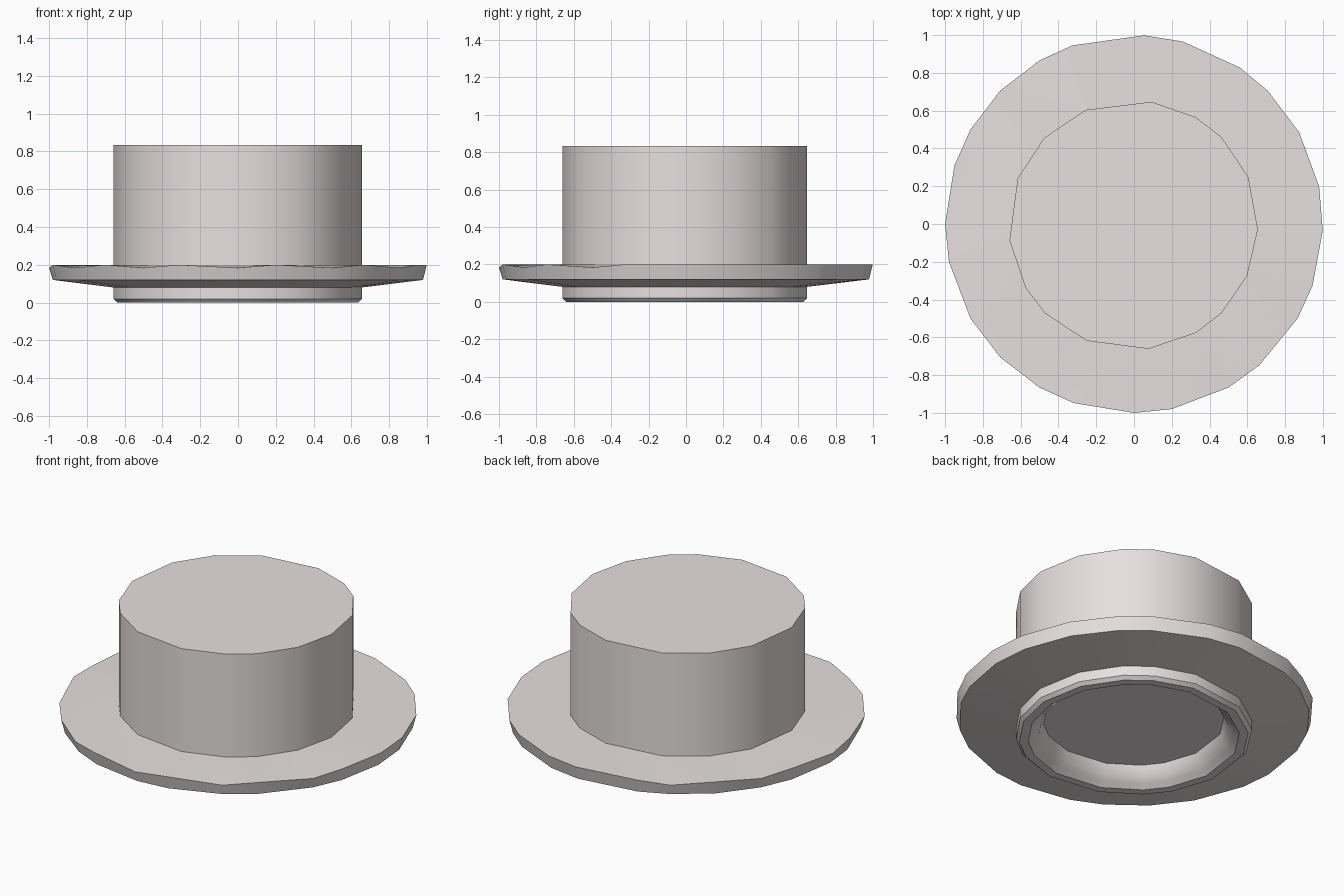
import bpy, bmesh, math

if "Cube" in bpy.data.objects:
    bpy.data.objects.remove(bpy.data.objects["Cube"])

mat = bpy.data.materials.new("warm grey")
mat.diffuse_color = (0.81, 0.75, 0.75, 1)
mat.use_nodes = True
mat.node_tree.nodes["Principled BSDF"].inputs["Base Color"].default_value = mat.diffuse_color

# Uneven side angles (degrees, counter-clockwise) of the low-poly outlines
CROWN = [22.5, 45, 60, 81.5, 112.5, 135.5, 158, 187, 210.5, 225, 248, 277, 300, 315, 336, 358]
BRIM = [11.5, 29, 45, 56, 75, 87, 109, 120, 135, 150, 162, 180, 191.5, 210, 225,
        240, 251.5, 270, 281.5, 300, 311.5, 330, 341, 358]


def stitch(bm, a, b, ang_a, ang_b):
    """Join an upper ring to a lower ring; side counts may differ."""
    n, m = len(a), len(b)
    if n == m:
        for i in range(n):
            j = (i + 1) % n
            bm.faces.new((a[i], b[i], b[j], a[j]))
        return
    i = j = 0
    ext_a, ext_b = ang_a + [ang_a[0] + 360], ang_b + [ang_b[0] + 360]
    while i < n or j < m:
        if j == m or (i < n and ext_a[i + 1] <= ext_b[j + 1]):
            bm.faces.new((a[i], b[j % m], a[(i + 1) % n]))
            i += 1
        else:
            bm.faces.new((a[i % n], b[j], b[(j + 1) % m]))
            j += 1


def shell(name, profile, cap_top=False, cap_bottom=False, dip=0):
    """Loft rings given as (angles, radius, z), from top to bottom.
    dip lowers the 30-degree points of the second ring for a wavy edge."""
    bm = bmesh.new()
    rings = []
    for k, (angs, r, z) in enumerate(profile):
        # the crown sits very slightly off centre
        ox, oy = (-0.004, -0.006) if angs is CROWN else (0, 0)
        rings.append([bm.verts.new((ox + r * math.cos(math.radians(t)),
                                    oy + r * math.sin(math.radians(t)),
                                    z - (dip if k == 1 and t % 30 == 0 else 0))) for t in angs])
    for k in range(len(rings) - 1):
        stitch(bm, rings[k], rings[k + 1], profile[k][0], profile[k + 1][0])
    if cap_top:
        bm.faces.new(rings[0])
    if cap_bottom:
        bm.faces.new(rings[-1][::-1])
    mesh = bpy.data.meshes.new(name)
    bm.to_mesh(mesh)
    bm.free()
    mesh.materials.append(mat)
    ob = bpy.data.objects.new(name, mesh)
    bpy.context.collection.objects.link(ob)
    bpy.ops.object.select_all(action='DESELECT')
    ob.select_set(True)
    bpy.context.view_layer.objects.active = ob
    bpy.ops.object.shade_smooth_by_angle(angle=math.radians(32))


# Tall cylindrical crown with flat top
shell("crown", [(CROWN, 0.66, 0.833), (CROWN, 0.66, 0.20)], cap_top=True)

# Wide brim: flat top, undercut edge, gently sloping underside
shell("brim", [(CROWN, 0.66, 0.20), (BRIM, 1.0, 0.20), (BRIM, 0.98, 0.12),
               (CROWN, 0.66, 0.08)], dip=0.016)

# Short base collar with chamfered rim and a stepped recess
shell("base_collar", [(CROWN, 0.66, 0.08), (CROWN, 0.66, 0.02), (CROWN, 0.64, 0.0),
                      (CROWN, 0.59, 0.0), (CROWN, 0.56, 0.025), (CROWN, 0.53, 0.05),
                      (CROWN, 0.505, 0.11)],
      cap_bottom=True)
